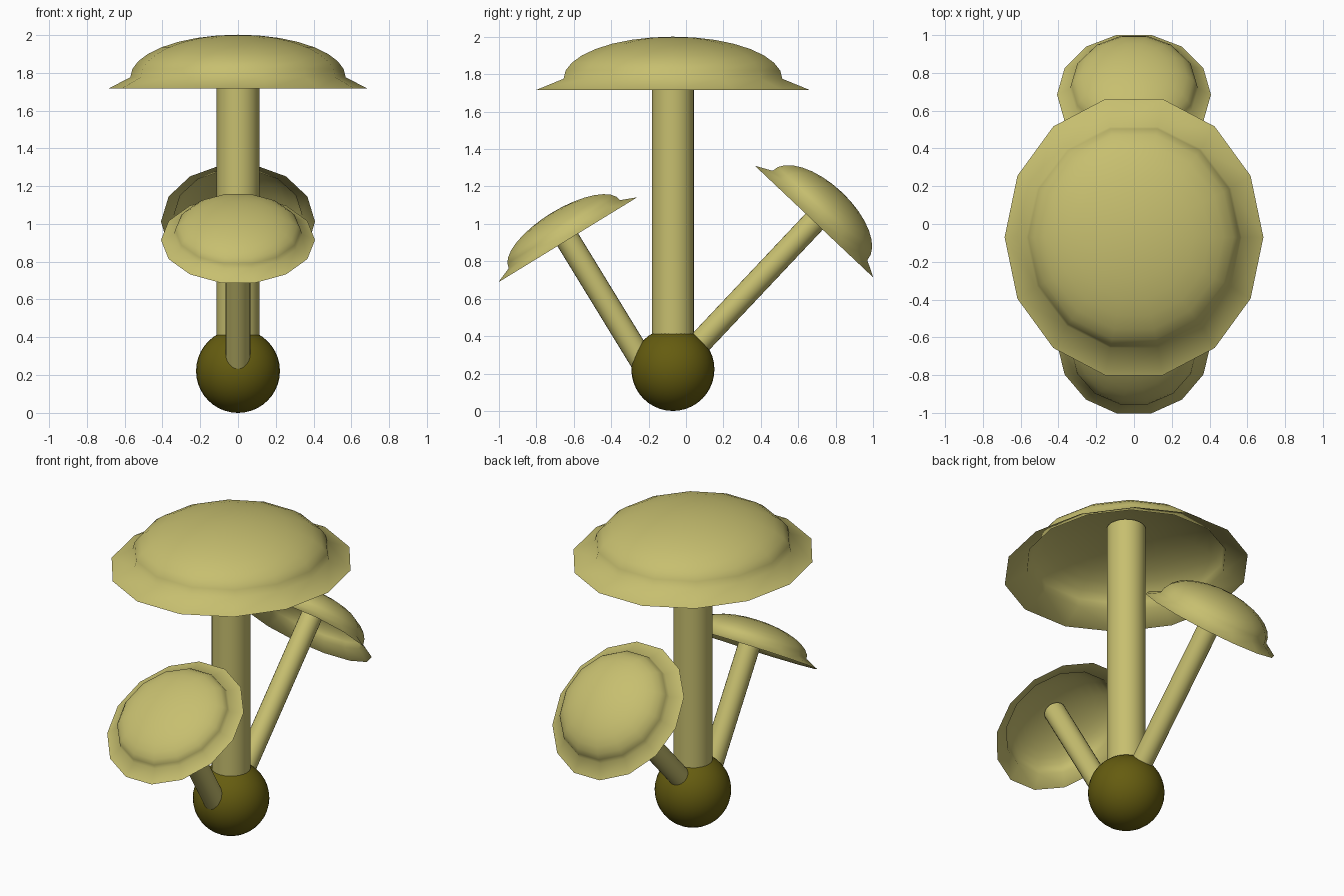
import bpy, bmesh
from math import sin, cos, pi
from mathutils import Vector, Matrix

if "Cube" in bpy.data.objects:
    bpy.data.objects.remove(bpy.data.objects["Cube"])


def material(name, rgb):
    m = bpy.data.materials.new(name)
    m.diffuse_color = (*rgb, 1)
    m.use_nodes = True
    m.node_tree.nodes["Principled BSDF"].inputs["Base Color"].default_value = m.diffuse_color
    return m


PALE = material("pale_flesh", (0.57, 0.52, 0.16))
DARK = material("dark_olive", (0.13, 0.107, 0.005))


def finish(name, bm, mat, angle=None):
    me = bpy.data.meshes.new(name)
    bm.to_mesh(me)
    bm.free()
    me.materials.append(mat)
    ob = bpy.data.objects.new(name, me)
    bpy.context.collection.objects.link(ob)
    bpy.ops.object.select_all(action='DESELECT')
    ob.select_set(True)
    bpy.context.view_layer.objects.active = ob
    if angle is None:
        bpy.ops.object.shade_smooth()
    else:
        bpy.ops.object.shade_smooth_by_angle(angle=angle)
    return ob


def frame(origin, axis):
    # local z follows the stalk, local x stays on world x
    z = Vector(axis).normalized()
    x = Vector((1, 0, 0))
    return Matrix.Translation(origin) @ Matrix((x, z.cross(x), z)).transposed().to_4x4()


def cap(name, origin, axis, s, sz, sides=14, steps=8):
    # open shell: flared brim, then a flattened dome
    rings = [(0.685, 0.75, 0.0)]
    for i in range(steps):
        a = i / steps * pi / 2
        rings.append((0.57 * cos(a), 0.60 * cos(a), 0.06 + 0.225 * sin(a)))
    bm = bmesh.new()
    loops = []
    for rx, ry, z in rings:
        loops.append([bm.verts.new((s * rx * cos(2 * pi * k / sides),
                                    s * ry * sin(2 * pi * k / sides), sz * z))
                      for k in range(sides)])
    for lo, hi in zip(loops, loops[1:]):
        for k in range(sides):
            n = (k + 1) % sides
            bm.faces.new((lo[k], lo[n], hi[n], hi[k]))
    tip = bm.verts.new((0, 0, sz * 0.285))
    for k in range(sides):
        bm.faces.new((loops[-1][k], loops[-1][(k + 1) % sides], tip))
    bm.transform(frame(origin, axis))
    return finish(name, bm, PALE)


def stalk(name, origin, axis, radius, down, up):
    # cylinder along the axis, measured from the brim centre
    bm = bmesh.new()
    bmesh.ops.create_cone(bm, cap_ends=True, segments=24, radius1=radius,
                          radius2=radius, depth=down + up)
    bmesh.ops.translate(bm, verts=bm.verts, vec=(0, 0, (up - down) / 2))
    bm.transform(frame(origin, axis))
    return finish(name, bm, PALE, 0.7)


# bulb at the base
bm = bmesh.new()
bmesh.ops.create_uvsphere(bm, u_segments=32, v_segments=20, radius=0.222)
bmesh.ops.translate(bm, verts=bm.verts, vec=(0, -0.07, 0.222))
finish("base_bulb", bm, DARK)

# mushrooms: brim centre, axis, cap width/height scale, stalk radius, down, up
for name, o, ax, s, sz, r, down, up in (
    ("main", (0, -0.07, 1.716), (0, 0, 1), 1.0, 1.0, 0.113, 1.45, 0.272),
    ("front", (0, -0.632, 0.915), (0, -0.522, 0.853), 0.595, 0.59, 0.065, 0.88, 0.155),
    ("back", (0, 0.685, 1.012), (0, 0.686, 0.727), 0.595, 0.76, 0.063, 1.05, 0.20),
):
    cap(name + "_cap", o, ax, s, sz)
    stalk(name + "_stalk", o, ax, r, down, up)
